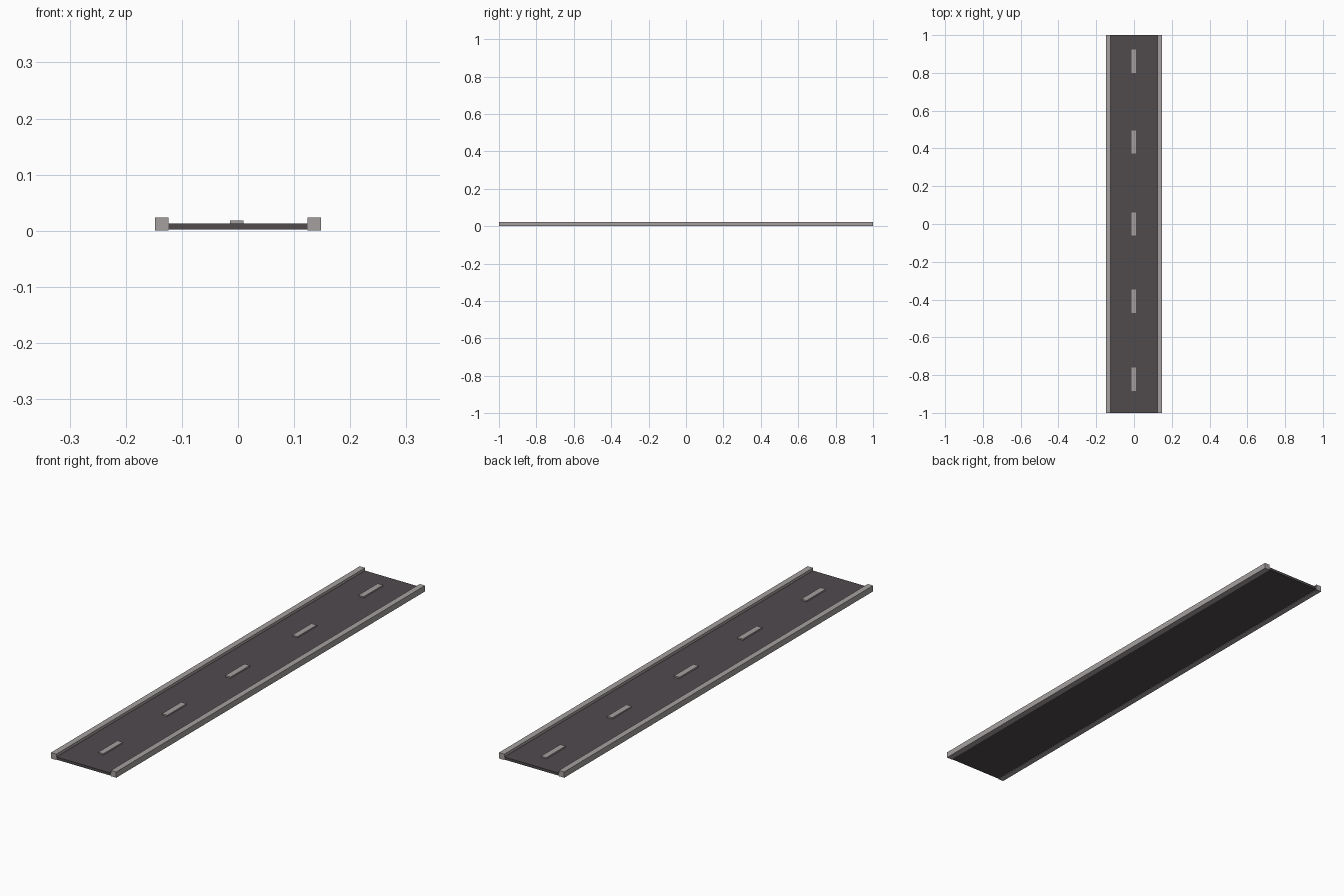
import bpy

cube = bpy.data.objects.get("Cube")
if cube:
    bpy.data.objects.remove(cube, do_unlink=True)


def make_material(name, rgb):
    mat = bpy.data.materials.new(name)
    mat.use_nodes = True
    color = (*rgb, 1.0)
    mat.diffuse_color = color
    mat.node_tree.nodes["Principled BSDF"].inputs["Base Color"].default_value = color
    return mat


def box(name, low, high, mat):
    """Axis-aligned box between two corners."""
    center = [(a + b) / 2 for a, b in zip(low, high)]
    bpy.ops.mesh.primitive_cube_add(size=1, location=center)
    obj = bpy.context.object
    obj.name = name
    obj.scale = [b - a for a, b in zip(low, high)]
    bpy.ops.object.transform_apply(location=False, rotation=False, scale=True)
    obj.data.materials.append(mat)
    return obj


asphalt = make_material("dark asphalt", (0.080, 0.070, 0.076))
concrete = make_material("light grey concrete", (0.38, 0.35, 0.35))

# Road slab, slightly raised between the kerbs
box("road_surface", (-0.124, -1, 0.002), (0.124, 1, 0.0125), asphalt)

# Kerbs along both edges
for name, inner, outer in (("left_kerb", 0.124, 0.148), ("right_kerb", -0.148, -0.124)):
    box(name, (inner, -1, 0), (outer, 1, 0.024), concrete)

# Raised centre line dashes
half_length = 0.062
for i, y in enumerate((-0.823, -0.41, 0.0, 0.434, 0.862)):
    box(f"lane_dash_{i + 1}", (-0.014, y - half_length, 0.0115),
        (0.010, y + half_length, 0.018), concrete)
